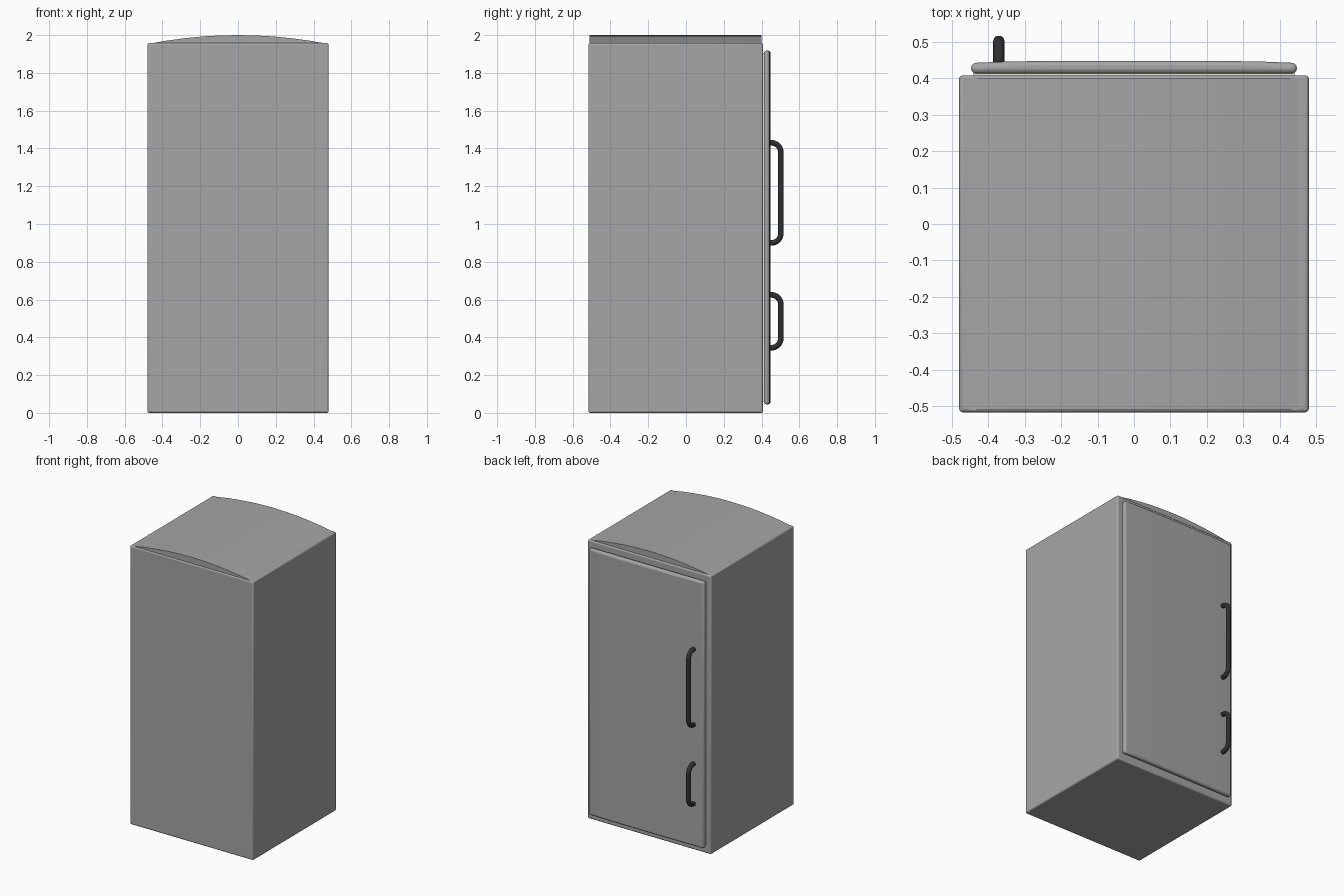
import bpy, bmesh, math

if "Cube" in bpy.data.objects:
    bpy.data.objects.remove(bpy.data.objects["Cube"])

def material(name, colour):
    m = bpy.data.materials.new(name)
    m.diffuse_color = (*colour, 1)
    m.use_nodes = True
    m.node_tree.nodes["Principled BSDF"].inputs["Base Color"].default_value = m.diffuse_color
    return m

dark = material("dark_handle", (0.03, 0.03, 0.03))
grey = material("grey_shell", (0.38, 0.38, 0.38))
cream = material("cream_seal", (0.8, 0.76, 0.65))

def finish(obj, mat, bevel=0.0, segs=3):
    """Colour, optional rounded edges, then smooth shading with sharp edges kept."""
    obj.data.materials.append(mat)
    bpy.ops.object.select_all(action='DESELECT')
    obj.select_set(True)
    bpy.context.view_layer.objects.active = obj
    if bevel:
        m = obj.modifiers.new("round_edges", 'BEVEL')
        m.width, m.segments, m.limit_method = bevel, segs, 'ANGLE'
        m.angle_limit = 0.7
    bpy.ops.object.shade_smooth_by_angle(angle=math.radians(40))
    return obj

def new_object(name, bm):
    bmesh.ops.recalc_face_normals(bm, faces=bm.faces)
    mesh = bpy.data.meshes.new(name)
    bm.to_mesh(mesh)
    bm.free()
    obj = bpy.data.objects.new(name, mesh)
    bpy.context.collection.objects.link(obj)
    return obj

def box(name, lo, hi, mat, bevel=0.0, cuts=0, bulge=0.0):
    """Box between two corners; cuts across x let its back face swell."""
    bm = bmesh.new()
    bmesh.ops.create_cube(bm, size=2)
    if cuts:
        across = [e for e in bm.edges if abs(e.verts[0].co.x - e.verts[1].co.x) > 1]
        bmesh.ops.subdivide_edges(bm, edges=across, cuts=cuts)
    for v in bm.verts:
        x, y, z = v.co
        swell = bulge * (1 - x**4) * (y > 0.99)
        v.co = [l + (c + 1) / 2 * (h - l) for l, c, h in zip(lo, (x, y, z), hi)]
        v.co.y += swell
    return finish(new_object(name, bm), mat, bevel)

# Cabinet
box("cabinet", (-0.48, -0.517, 0), (0.48, 0.408, 1.958), grey, 0.010)

# Arched crown on top, set slightly in from front and back
bm = bmesh.new()
n = 10
profile = [(-0.478, 1.94)]
for i in range(n + 1):
    t = -1 + 2 * i / n
    profile.append((0.478 * t, 2.0 - 0.047 * t * t))
profile.append((0.478, 1.94))
face = bm.faces.new([bm.verts.new((x, -0.510, z)) for x, z in profile])
ext = bmesh.ops.extrude_face_region(bm, geom=[face])
for v in ext["geom"]:
    if isinstance(v, bmesh.types.BMVert):
        v.co.y = 0.399
finish(new_object("crown", bm), grey)

# Door seal in the gap behind the door
box("door_seal", (-0.440, 0.40, 0.06), (0.440, 0.42, 1.905), cream)

# Door with a slightly swollen outer face and well-rounded rim
box("door", (-0.447, 0.413, 0.045), (0.447, 0.442, 1.918), grey, 0.013, cuts=9, bulge=0.006)

# Bent tube handles
def handle(name, z0, z1, x=-0.371, y0=0.435, y1=0.502, r=0.05):
    cu = bpy.data.curves.new(name, 'CURVE')
    cu.dimensions = '3D'
    cu.bevel_depth, cu.bevel_resolution, cu.resolution_u = 0.0155, 3, 8
    cu.use_fill_caps = True
    sp = cu.splines.new('BEZIER')
    k = 0.55 * r
    pts = [(y0, z0, 0.005, 0), (y1 - r, z0, k, 0), (y1, z0 + r, 0, k),
           (y1, z1 - r, 0, k), (y1 - r, z1, -k, 0), (y0, z1, -0.005, 0)]
    sp.bezier_points.add(len(pts) - 1)
    for p, (y, z, dy, dz) in zip(sp.bezier_points, pts):
        p.handle_left_type = p.handle_right_type = 'FREE'
        p.co = (x, y, z)
        p.handle_left = (x, y - dy, z - dz)
        p.handle_right = (x, y + dy, z + dz)
    obj = bpy.data.objects.new(name, cu)
    bpy.context.collection.objects.link(obj)
    cu.materials.append(dark)

handle("upper_handle", 0.90, 1.43)
handle("lower_handle", 0.345, 0.625)
